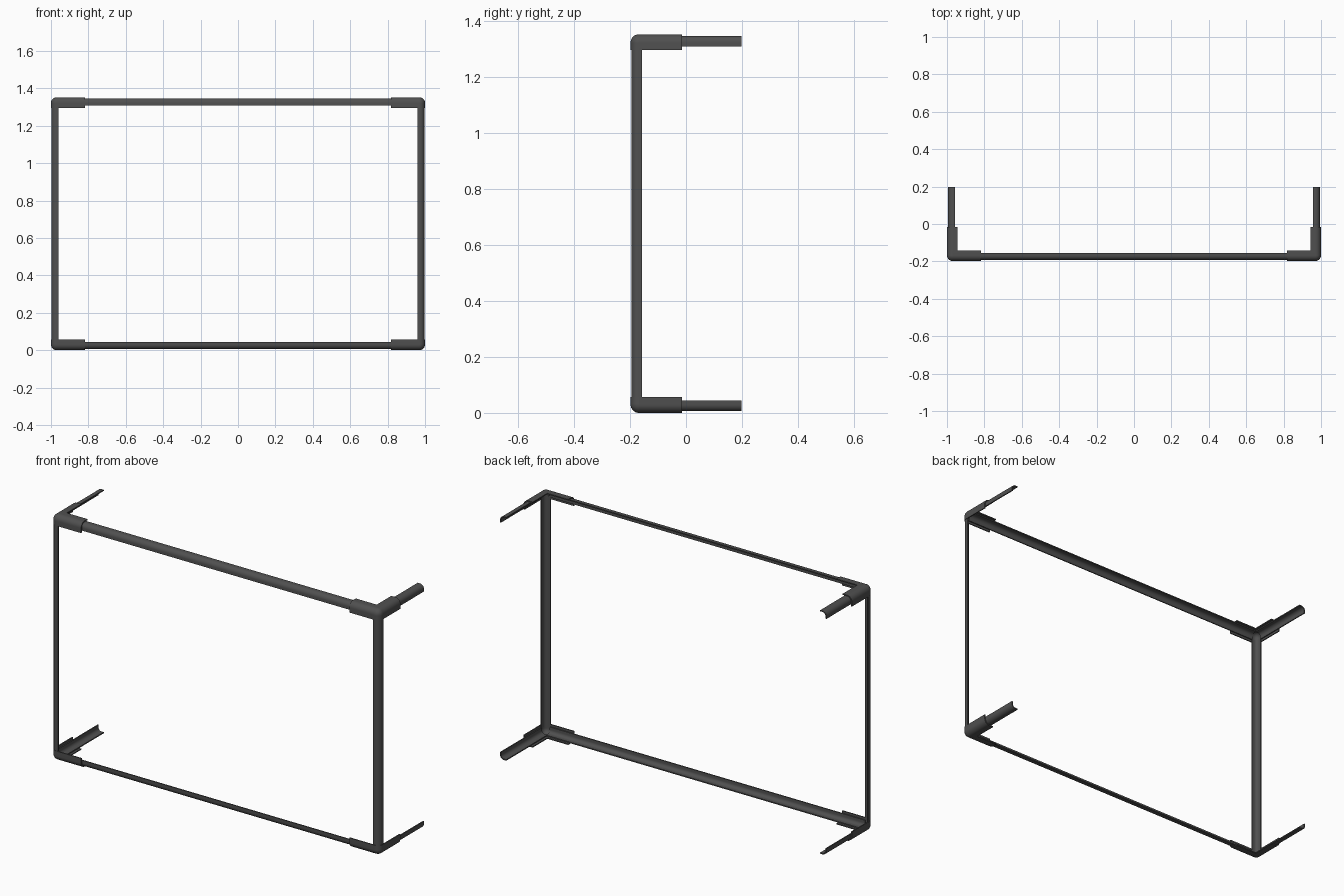
import bpy, bmesh
from math import sin, cos, pi
from mathutils import Vector, Matrix

if "Cube" in bpy.data.objects:
    bpy.data.objects.remove(bpy.data.objects["Cube"])

HEIGHT, FRONT = 1.352, -0.198
DEPTH = 0.396
WALL = 0.006
SEG = 8

mat = bpy.data.materials.new("dark grey plastic")
mat.use_nodes = True
GREY = (0.08, 0.08, 0.08, 1)
mat.diffuse_color = GREY
mat.node_tree.nodes["Principled BSDF"].inputs["Base Color"].default_value = GREY


def arc(c, r):
    """Quarter circle from the first wall to the second, centred on (c, c)."""
    return [(c - r * cos(a), c - r * sin(a))
            for a in (i * pi / 2 / SEG for i in range(SEG + 1))]


def angle_profile(off, w, r):
    """Thin L section with a rounded outer corner."""
    lo, hi, c = off, off + w, off + r
    outer = [(lo, hi)] + arc(c, r) + [(hi, lo)]
    inner = [(lo + WALL, hi)] + arc(c, r - WALL) + [(hi, lo + WALL)]
    return outer + inner[::-1]


def add_bar(bm, axis, start, end, off, w, r):
    """Extrude the L section along one axis, measured from the frame corner."""
    u, v = [k for k in range(3) if k != axis]
    verts = []
    for p in angle_profile(off, w, r):
        co = [0, 0, 0]
        co[axis], co[u], co[v] = start, p[0], p[1]
        verts.append(bm.verts.new(co))
    face = bm.faces.new(verts)
    new = bmesh.ops.extrude_face_region(bm, geom=[face], use_keep_orig=True)["geom"]
    step = Vector((0, 0, 0))
    step[axis] = end - start
    bmesh.ops.translate(bm, vec=step, verts=[g for g in new if isinstance(g, bmesh.types.BMVert)])


def add_corner_cap(bm, r):
    """Eighth of a hollow ball closing the three rounded edges."""
    angles = [i * pi / 2 / SEG for i in range(SEG + 1)]
    pts = [(r - r * cos(a), r, r - r * sin(a)) for a in angles]
    k = r - WALL
    pts += [(r - k * cos(a), r, r - k * sin(a)) for a in reversed(angles)]
    vs = [bm.verts.new(p) for p in pts]
    edges = [bm.edges.new((vs[i], vs[i - 1])) for i in range(len(vs))]
    bmesh.ops.spin(bm, geom=vs + edges, cent=(r, r, r), axis=(0, 0, 1),
                   angle=pi / 2, steps=SEG)
    bmesh.ops.remove_doubles(bm, verts=bm.verts, dist=0.00005)


def finish(bm, name, sx, top):
    """Place a part at its corner, mirrored to the left/right and top/bottom."""
    place = Matrix.Translation((sx, FRONT, HEIGHT if top else 0))
    place = place @ Matrix.Diagonal((-sx, 1, -1 if top else 1, 1))
    bmesh.ops.transform(bm, matrix=place, verts=bm.verts)
    bmesh.ops.recalc_face_normals(bm, faces=bm.faces)
    me = bpy.data.meshes.new(name)
    bm.to_mesh(me)
    bm.free()
    me.materials.append(mat)
    ob = bpy.data.objects.new(name, me)
    bpy.context.collection.objects.link(ob)
    bpy.ops.object.select_all(action="DESELECT")
    ob.select_set(True)
    bpy.context.view_layer.objects.active = ob
    bpy.ops.object.shade_smooth_by_angle()


def rod(name, axis, start, end, off, sx, top):
    bm = bmesh.new()
    add_bar(bm, axis, start, end, off, 0.038, 0.024)
    finish(bm, name, sx, top)


for top, level in ((True, "top"), (False, "bottom")):
    # long front rail
    rod(level + "_front_rail", 0, 0.04, 1.96, 0.006, 1, top)
    for sx, side in ((1, "left"), (-1, "right")):
        # short rail running backwards
        rod(f"{level}_{side}_side_rail", 1, 0.04, DEPTH, 0.006, sx, top)
        # corner connector with two long sleeves and a short upright collar
        bm = bmesh.new()
        R = 0.03
        add_corner_cap(bm, R)
        add_bar(bm, 0, R, 0.183, 0, 0.056, R)
        add_bar(bm, 1, R, 0.183, 0, 0.056, R)
        add_bar(bm, 2, R, 0.056, 0, 0.056, R)
        finish(bm, f"{level}_{side}_corner_connector", sx, top)

# uprights
for sx, side in ((1, "left"), (-1, "right")):
    rod(side + "_upright", 2, 0.04, HEIGHT - 0.04, 0.003, sx, False)
